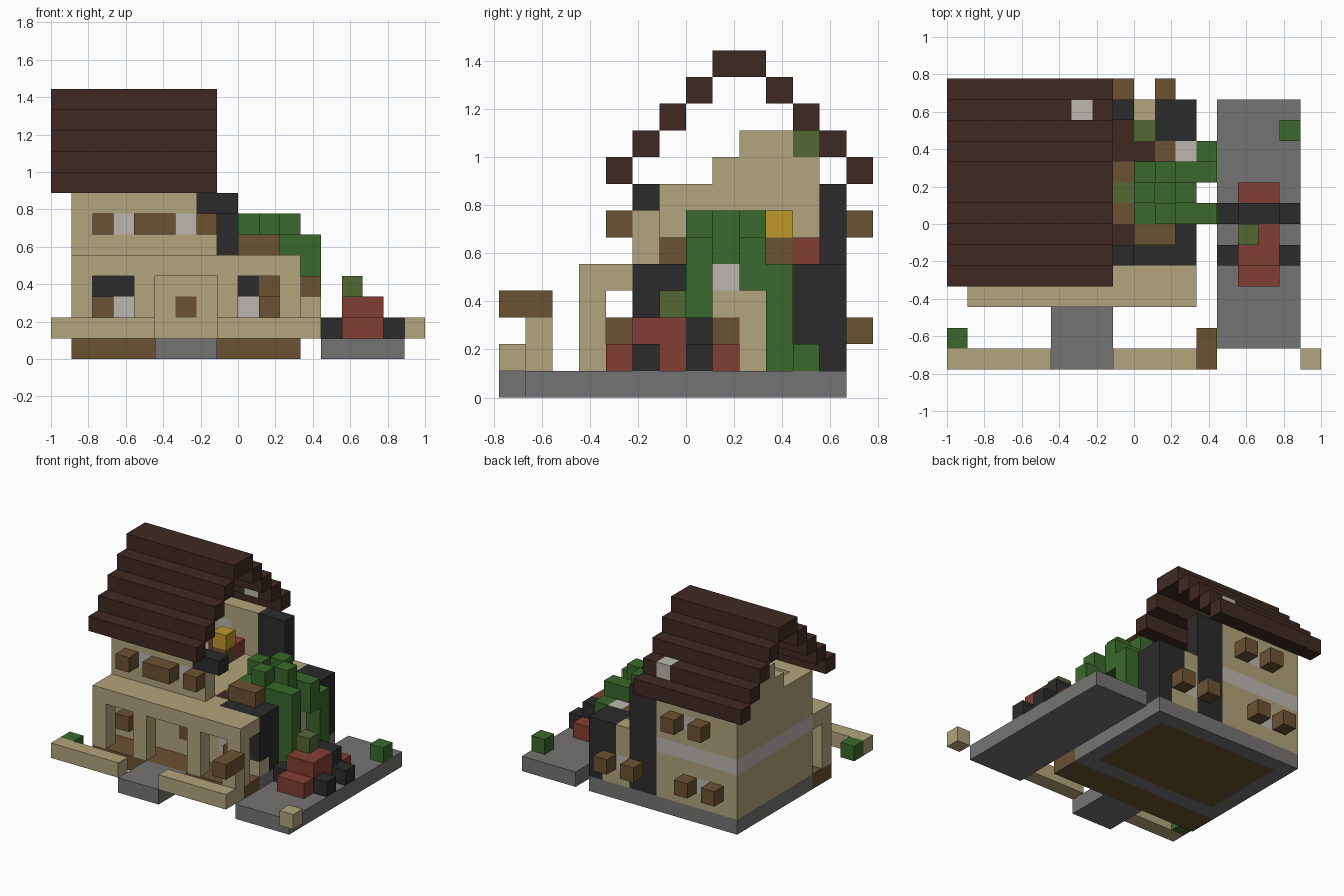
import bpy, bmesh, math
from mathutils import Vector

if "Cube" in bpy.data.objects:
    bpy.data.objects.remove(bpy.data.objects["Cube"], do_unlink=True)

S = 1 / 9                                # edge length of one block
ORIGIN = Vector((-9, -7, 0))

# Colours (sRGB bytes in hex, turned into linear values)
COLOURS = dict(tan="B2A57C", roof_brown="3E2A21", wood="6B5232", stone="757473", black="2B2B2B",
               green="39692B", olive="536834", red="823F34", yellow="C0992A", pale="BCB7AF")


def linear(c):
    return c / 12.92 if c <= 0.04045 else ((c + 0.055) / 1.055) ** 2.4


def make_material(name, code):
    rgba = [linear(v / 255) for v in bytes.fromhex(code)] + [1]
    m = bpy.data.materials.new(name)
    m.use_nodes = True
    m.diffuse_color = rgba
    bsdf = next(n for n in m.node_tree.nodes if n.type == "BSDF_PRINCIPLED")
    bsdf.inputs["Base Color"].default_value = rgba
    bsdf.inputs["Roughness"].default_value = 0.9
    return m


MATS = {n: make_material(n, c) for n, c in COLOURS.items()}
blocks = {}                              # cell -> (part, colour)


def span(v):
    return range(v, v + 1) if isinstance(v, int) else range(*v)


def fill(part, colour, x, y, z):
    """Fill a box of blocks; each axis is one index or a (start, stop) pair."""
    for i in span(x):
        for j in span(y):
            for k in span(z):
                blocks[i, j, k] = (part, colour)


# Ground: foundation, porch floor, path, driveway
fill("foundation", "stone", (1, 12), (5, 13), 0)
fill("foundation", "wood", (2, 11), (6, 12), 0)
fill("porch_floor", "wood", (1, 12), (3, 5), 0)
fill("path", "stone", (5, 8), (0, 3), 0)
fill("driveway", "stone", (13, 17), (1, 13), 0)

# Garden wall, mailbox and shrubs
fill("garden_wall", "tan", (0, 5), 0, 1)
fill("garden_wall", "tan", (8, 13), 0, 1)
fill("garden_wall", "tan", 17, 0, 1)
fill("mailbox_post", "tan", 12, 1, (1, 3))
fill("mailbox", "wood", 12, (0, 2), 3)
fill("shrub", "green", 0, 1, 1)
fill("shrub", "green", 16, 11, 1)

# Porch columns and roof
for x in (1, 4, 8, 11):
    fill("porch", "tan", x, 3, (1, 4))
fill("porch", "tan", (1, 12), (3, 5), 4)

# House walls: lower storey, upper storey, gable steps, pale floor band
fill("front_wall", "tan", (1, 12), 5, (1, 5))
fill("front_wall", "tan", (1, 8), 5, (5, 8))
fill("back_wall", "tan", (1, 10), 12, (1, 8))
fill("back_wall", "tan", (9, 12), 12, (1, 5))
for x in (9,):
    for z in range(5, 8):
        blocks.pop((x, 12, z))
fill("left_wall", "tan", 1, (5, 13), (1, 8))
fill("left_wall", "tan", 1, (8, 12), 8)
fill("left_wall", "tan", 1, (9, 11), 9)
fill("left_wall", "olive", 1, 11, 9)
fill("right_wall", "tan", 11, (7, 11), (1, 4))
fill("right_wall", "wood", 11, 8, 2)
fill("left_wall", "pale", 1, (5, 13), 4)
fill("back_wall", "pale", (2, 7), 12, 4)

# Upper floor and its broken edge
fill("upper_floor", "tan", (2, 8), (6, 12), 4)
fill("upper_floor", "wood", (8, 11), (6, 11), 4)
fill("upper_floor", "roof_brown", 8, 6, 4)
fill("upper_floor", "olive", 8, 8, 4)
fill("upper_floor", "roof_brown", 8, (10, 12), 4)
fill("upper_floor", "roof_brown", 9, 10, 4)
fill("upper_floor", "olive", 9, 11, 4)
fill("upper_floor", "pale", 11, (8, 11), 4)
fill("debris", "wood", (9, 11), 6, 5)

# Scorched walls
fill("scorched_wall", "black", 11, (5, 7), (1, 5))
fill("scorched_wall", "black", (9, 12), 5, 4)
fill("scorched_wall", "black", (7, 9), 12, (1, 8))
fill("scorched_wall", "black", (7, 9), 5, 7)
fill("scorched_wall", "black", (10, 12), (11, 13), (3, 5))
fill("scorched_wall", "black", 11, (11, 13), (1, 5))
fill("front_wall", "tan", 11, 5, 1)

# Windows, shutters and door
FRONT, BACK = (5, 4), (12, 13)
for (wall, out), z, panes, shutters in (
        (FRONT, 6, (3, 6), (2, 4, 5, 7)), (FRONT, 2, (3, 9), (2, 10)),
        (BACK, 6, (4,), (3, 5)), (BACK, 2, (3, 9), (2, 4, 8, 10))):
    for x in panes:
        fill("window", "pale", x, wall, z)
    for x in shutters:
        fill("shutter", "wood", x, out, z)
fill("window", "black", (2, 4), 5, 3)
fill("window", "black", 9, 5, 3)
fill("window", "wood", 10, 5, 3)
fill("door", "wood", 6, 5, 2)

# Furniture upstairs
fill("bed", "red", (4, 6), 11, 5)
fill("cabinet", "wood", 5, 10, 5)
fill("lamp", "yellow", 5, 10, 6)

# Stepped roof, open at both ends
for step in range(5):
    for y in (4 + step, 13 - step):
        fill("roof", "roof_brown", (0, 8), y, 8 + step)
fill("roof", "pale", 6, 12, 9)

# Overgrowth with an uneven top and hanging vines
fill("overgrowth", "green", (9, 12), (7, 10), 5)
for i in range(9, 12):
    for j in range(7, 10):
        if (i + j) % 2:
            fill("overgrowth", "green", i, j, 6)
fill("vine", "green", 12, 7, (1, 6))
fill("vine", "green", 12, 10, (1, 5))
fill("vine", "green", 12, 9, (4, 6))

# Wrecked car
fill("car_body", "red", (14, 16), (4, 9), 1)
fill("car_body", "red", (14, 16), (5, 7), 2)
fill("car_wheels", "black", (13, 17), 7, 1)
fill("car_wheels", "black", 13, 5, 1)
fill("car_wheels", "black", 16, 5, 1)
fill("car_hood", "black", (14, 16), 7, 2)
fill("car_moss", "olive", 14, 6, 3)


def build(part):
    """Make one mesh from the exposed faces of a part's blocks."""
    cells = {c: v[1] for c, v in blocks.items() if v[0] == part}
    names = sorted(set(cells.values()))
    bm = bmesh.new()
    for cell, colour in cells.items():
        for axis in range(3):
            for sign in (-1, 1):
                normal = Vector((0, 0, 0))
                normal[axis] = sign
                if tuple(int(a + b) for a, b in zip(cell, normal)) in blocks:
                    continue
                u = Vector((0, 0, 0))
                u[(axis + 1) % 3] = 0.5
                v = normal.cross(u)
                mid = Vector(cell) + Vector((0.5, 0.5, 0.5)) + normal / 2 + ORIGIN
                ring = (mid - u - v, mid + u - v, mid + u + v, mid - u + v)
                face = bm.faces.new([bm.verts.new(p * S) for p in ring])
                face.material_index = names.index(colour)
    bmesh.ops.remove_doubles(bm, verts=bm.verts, dist=S / 100)
    bmesh.ops.dissolve_limit(bm, angle_limit=math.radians(1), verts=bm.verts,
                             edges=bm.edges, delimit={"MATERIAL"})
    mesh = bpy.data.meshes.new(part)
    bm.to_mesh(mesh)
    bm.free()
    for n in names:
        mesh.materials.append(MATS[n])
    bpy.context.collection.objects.link(bpy.data.objects.new(part, mesh))


for part in sorted({v[0] for v in blocks.values()}):
    build(part)
